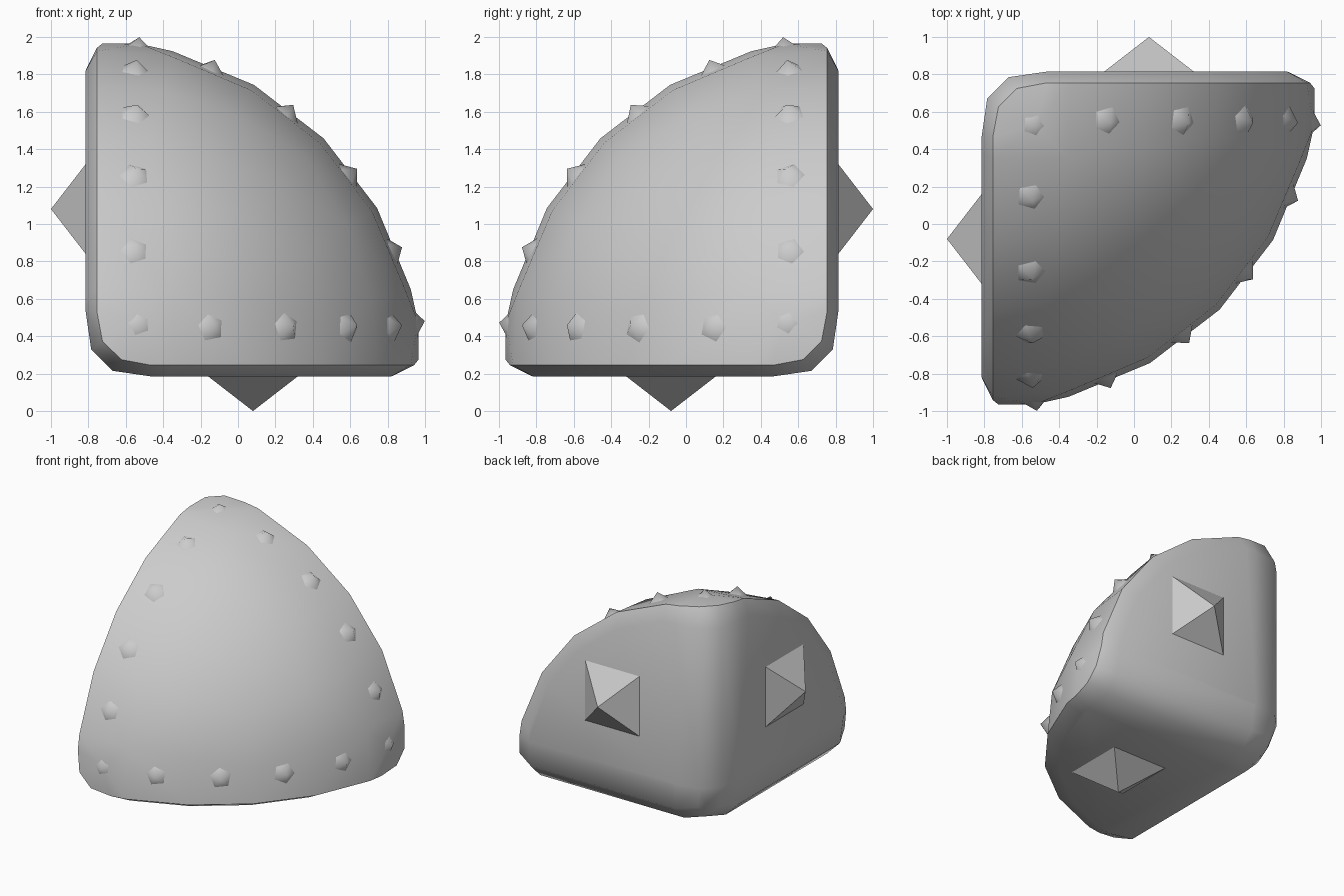
import bpy, bmesh, math
from mathutils import Vector

if "Cube" in bpy.data.objects:
    bpy.data.objects.remove(bpy.data.objects["Cube"])

# The shape is one eighth of a ball. Local u, v, w run out from its inner corner.
R = 1.80


def world(p):
    return Vector((p[0] - 0.815, 0.815 - p[1], p[2] + 0.185))


def cycle(p):
    a, b, c = p
    return [(a, b, c), (c, a, b), (b, c, a)]


def finish(bm, name, angle=None):
    bmesh.ops.recalc_face_normals(bm, faces=bm.faces[:])
    me = bpy.data.meshes.new(name)
    bm.to_mesh(me)
    bm.free()
    ob = bpy.data.objects.new(name, me)
    bpy.context.collection.objects.link(ob)
    if angle:
        bpy.ops.object.select_all(action='DESELECT')
        ob.select_set(True)
        bpy.context.view_layer.objects.active = ob
        bpy.ops.object.shade_smooth_by_angle(angle=math.radians(angle))
    return ob


def cone(bm, base, tip, radius, sides, spin=0.0):
    axis = (tip - base).normalized()
    side = axis.orthogonal().normalized()
    if sides == 4:                      # keep square bases in line with the axes
        side = Vector((axis.y, axis.z, axis.x))
    other = axis.cross(side)
    ring = []
    for i in range(sides):
        a = spin + 2 * math.pi * i / sides
        ring.append(bm.verts.new(base + radius * (math.cos(a) * side + math.sin(a) * other)))
    top = bm.verts.new(tip)
    bm.faces.new(ring)
    for i in range(sides):
        bm.faces.new((ring[i], ring[(i + 1) % sides], top))


# Body: convex, so a hull over ball grid, bevelled rims and rounded edges
pts = []
tans = [math.tan(math.radians(d)) for d in (15, 30, 45)]
bulge = [[1.83, 1.815, 1.80], [1.815, 1.805, 1.795], [1.80, 1.795, 1.79]]
for i, a in enumerate(tans):
    for j, b in enumerate(tans):
        pts += cycle(Vector((1, a, b)).normalized() * bulge[i][j])
pts += cycle((1.778, 0.29, 0.29))       # fuller tips
for d in (15, 30, 45, 60, 75):
    c, s = math.cos(math.radians(d)), math.sin(math.radians(d))
    pts += cycle((0.06, R * c, R * s)) + cycle((0, 1.69 * c, 1.69 * s))
profile = [(0, 0.35), (0.03, 0.145), (0.145, 0.03), (0.35, 0)]
inner_rim = [(0.06, 0.35), (0.09, 0.19), (0.19, 0.09), (0.35, 0.06)]
for v, w in profile:
    pts += cycle((1.635, v, w)) + cycle((0.36, v, w))
for v, w in inner_rim:
    pts += cycle((math.sqrt((R - 0.008) ** 2 - v * v - w * w), v, w))
pts += cycle((0.19, 0.07, 0.19)) + [(0.13, 0.13, 0.13)]
bm = bmesh.new()
for p in pts:
    bm.verts.new(world(p))
bmesh.ops.remove_doubles(bm, verts=bm.verts[:], dist=0.001)
hull = bmesh.ops.convex_hull(bm, input=bm.verts[:])
loose = [v for v in bm.verts if not v.link_faces]
bmesh.ops.delete(bm, geom=loose, context='VERTS')
bmesh.ops.dissolve_limit(bm, angle_limit=math.radians(0.5), verts=bm.verts[:], edges=bm.edges[:])
finish(bm, "ball_octant_body", 42)

# Studs: five-sided caps in a row along each rim of the curved face
bm = bmesh.new()
centre = world((0, 0, 0))
for deg, tip in ((9, 1.86), (22.2, 1.848), (37.4, 1.848), (52.6, 1.848), (67.8, 1.848)):
    c, s = math.cos(math.radians(deg)), math.sin(math.radians(deg))
    w = 0.29 if deg == 9 else 0.27
    for p in cycle((1.80 * c, 1.80 * s, w)):
        out = (world(p) - centre).normalized()
        cone(bm, centre + out * (tip - 0.075), centre + out * tip, 0.095, 5, 0.4)
finish(bm, "rim_studs", 60)

# Square spikes: one on each flat face
bm = bmesh.new()
for base, tip in zip(cycle((0.02, 0.895, 0.895)), cycle((-0.185, 0.895, 0.895))):
    cone(bm, world(base), world(tip), 0.265 * math.sqrt(2), 4, math.pi / 4)
finish(bm, "face_spikes")
